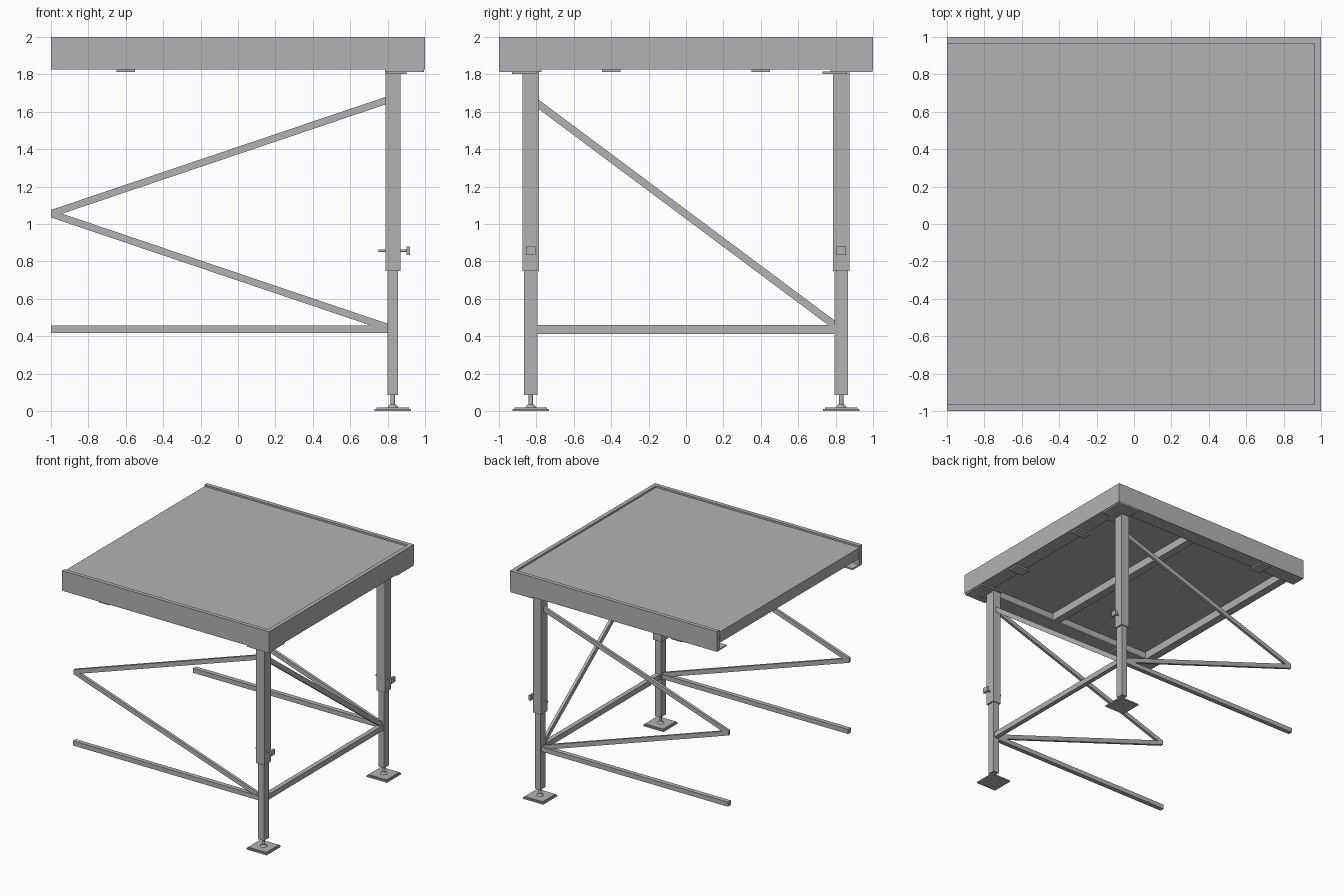
import bpy, bmesh
from mathutils import Vector

old = bpy.data.objects.get("Cube")
if old:
    bpy.data.objects.remove(old, do_unlink=True)

steel = bpy.data.materials.new("grey steel")
steel.use_nodes = True
GREY = (0.45, 0.45, 0.45, 1)
steel.diffuse_color = GREY
steel.node_tree.nodes["Principled BSDF"].inputs["Base Color"].default_value = GREY


def finish(name, bm):
    bmesh.ops.recalc_face_normals(bm, faces=bm.faces)
    mesh = bpy.data.meshes.new(name)
    bm.to_mesh(mesh)
    bm.free()
    mesh.materials.append(steel)
    obj = bpy.data.objects.new(name, mesh)
    bpy.context.collection.objects.link(obj)
    return obj


def prism(name, points, offset):
    """Extrude a flat outline of 3D points along an offset."""
    bm = bmesh.new()
    face = bm.faces.new([bm.verts.new(p) for p in points])
    ext = bmesh.ops.extrude_face_region(bm, geom=[face])["geom"]
    verts = [v for v in ext if isinstance(v, bmesh.types.BMVert)]
    bmesh.ops.translate(bm, verts=verts, vec=Vector(offset))
    return finish(name, bm)


def box(name, x, y, z):
    return prism(name, [(x[0], y[0], z[0]), (x[1], y[0], z[0]),
                        (x[1], y[1], z[0]), (x[0], y[1], z[0])],
                 (0, 0, z[1] - z[0]))


def block(name, cx, cy, wx, wy, z):
    return box(name, (cx - wx / 2, cx + wx / 2), (cy - wy / 2, cy + wy / 2), z)


def rod(name, center, radius, length, axis="Z", sides=12, top=None):
    bm = bmesh.new()
    bmesh.ops.create_cone(bm, cap_ends=True, segments=sides, radius1=radius,
                          radius2=radius if top is None else top, depth=length)
    for v in bm.verts:
        if axis == "X":
            v.co = Vector((v.co.z, v.co.y, -v.co.x))
        v.co += Vector(center)
    return finish(name, bm)


# Deck panel and the joists beneath it
RIM, FLANGE, LOW = 0.035, 0.13, 1.825
box("deck_panel", (-1, 1 - RIM), (-1 + RIM, 1 - RIM), (1.96, 1.985))
for name, x in (("middle_joist", 0.04), ("edge_joist", -0.965)):
    block(name, x, 0, 0.07, 1.92, (1.89, 1.96))

# Rim of angle section on three sides: upright wall and inward flange
box("end_rim_wall", (1 - RIM, 1), (-1, 1), (LOW, 2))
box("end_rim_flange", (1 - FLANGE, 1 - RIM), (-1 + RIM, 1 - RIM), (LOW, LOW + 0.012))
for side, s in (("front", -1), ("back", 1)):
    prism(side + "_rim", [(-1, s, LOW), (-1, s, 2), (-1, s * (1 - RIM), 2),
                          (-1, s * (1 - RIM), LOW + 0.012),
                          (-1, s * (1 - FLANGE), LOW + 0.012),
                          (-1, s * (1 - FLANGE), LOW)], (2 - RIM, 0, 0))
    # Small latch plates under the rim
    block(side + "_latch_plate", -0.6, s * 0.92, 0.1, 0.14, (1.812, LOW))
    block(side + "_end_latch_plate", 0.91, s * 0.4, 0.14, 0.1, (1.812, LOW))

# Legs with telescopic inner tube, foot, clamp and framing
LEG = 0.828
for side, s in (("front", -1), ("back", 1)):
    y = s * 0.83
    block(side + "_outer_leg", LEG, y, 0.08, 0.088, (0.75, LOW))
    block(side + "_inner_leg", LEG, y, 0.055, 0.07, (0.085, 0.76))
    block(side + "_leg_cap_plate", 0.89, s * 0.885, 0.21, 0.225, (1.812, LOW))
    block(side + "_leg_bracket", 0.845, y - 0.035, 0.11, 0.13, (1.802, 1.815))

    rod(side + "_foot_screw", (LEG, y, 0.055), 0.012, 0.08)
    rod(side + "_foot_collar", (LEG, y, 0.027), 0.03, 0.018, top=0.016)
    block(side + "_foot_plate", LEG, y, 0.195, 0.195, (0, 0.012))
    block(side + "_foot_pad", LEG, y, 0.175, 0.175, (0.012, 0.02))

    rod(side + "_clamp_bolt", (0.83, y, 0.857), 0.007, 0.155, "X")
    block(side + "_clamp_knob", 0.91, y, 0.02, 0.053, (0.835, 0.88))

    # Long rail and the pair of diagonal braces meeting at the open end
    box(side + "_rail", (-1, 0.805), (y - 0.02, y + 0.02), (0.416, 0.456))
    for name, z in (("upper_brace", 1.663), ("lower_brace", 0.447)):
        h = 0.02
        prism(side + "_" + name,
              [(-1, y - 0.012, 1.055 - h), (0.8, y - 0.012, z - h),
               (0.8, y - 0.012, z + h), (-1, y - 0.012, 1.055 + h)], (0, 0.024, 0))

# Cross rail and diagonal between the two legs
box("cross_rail", (LEG - 0.02, LEG + 0.02), (-0.8, 0.8), (0.413, 0.46))
prism("cross_brace", [(LEG - 0.012, -0.795, 1.62), (LEG - 0.012, -0.795, 1.67),
                      (LEG - 0.012, 0.8, 0.48), (LEG - 0.012, 0.8, 0.43)],
      (0.024, 0, 0))
